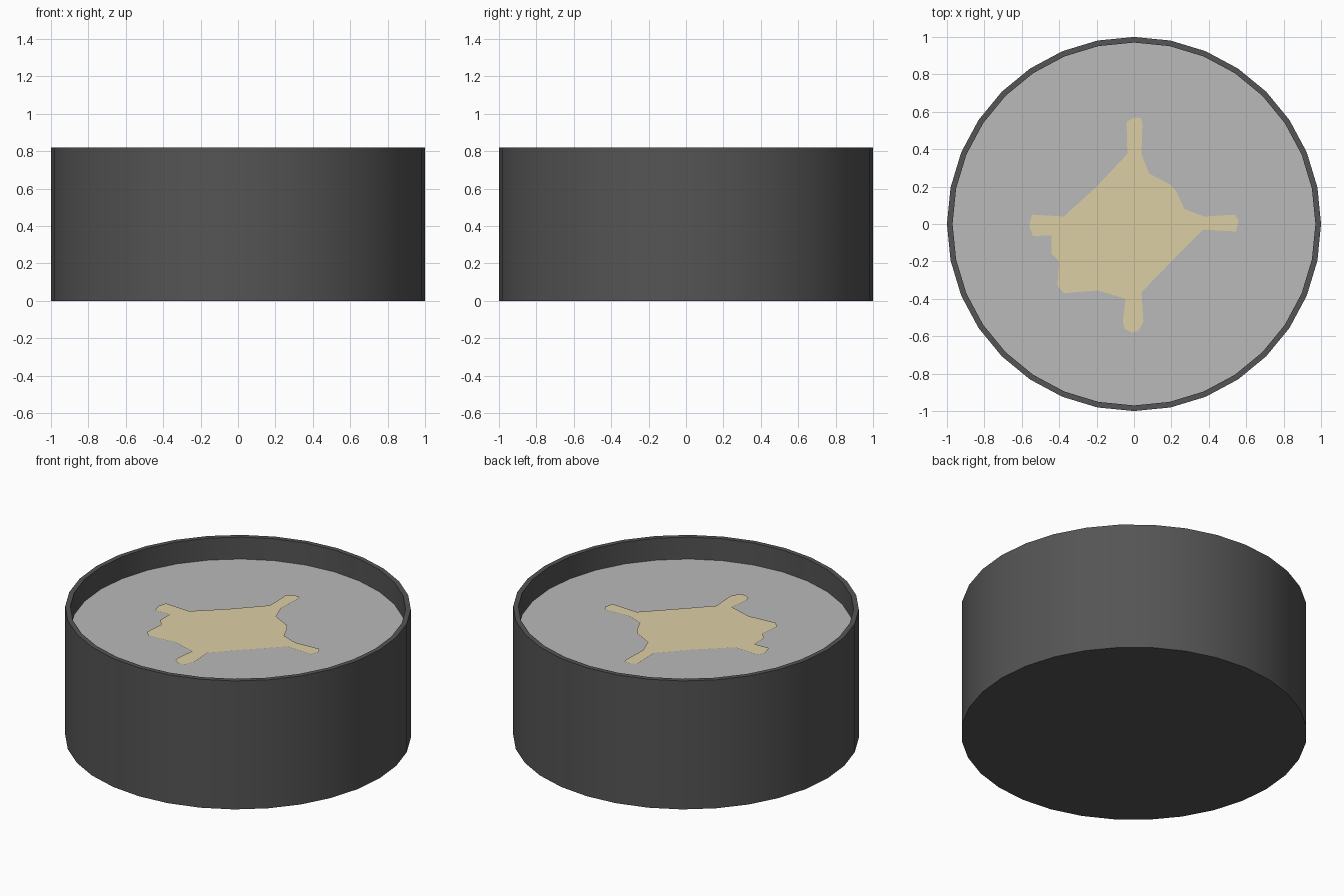
import bpy, bmesh
from math import cos, sin, radians, tau

if "Cube" in bpy.data.objects:
    bpy.data.objects.remove(bpy.data.objects["Cube"])

SIDES = 32
OUTER, INNER = 1.0, 0.97
HEIGHT, FLOOR, FILL = 0.82, 0.05, 0.68


def finish(name, bm, color):
    bmesh.ops.recalc_face_normals(bm, faces=bm.faces[:])
    mesh = bpy.data.meshes.new(name)
    bm.to_mesh(mesh)
    bm.free()
    obj = bpy.data.objects.new(name, mesh)
    bpy.context.collection.objects.link(obj)
    mat = bpy.data.materials.new(name + "_colour")
    mat.diffuse_color = (*color, 1)
    mat.use_nodes = True
    mat.node_tree.nodes["Principled BSDF"].inputs["Base Color"].default_value = mat.diffuse_color
    mesh.materials.append(mat)
    return obj


def ring(bm, r, z):
    return [bm.verts.new((r * cos(tau * i / SIDES), r * sin(tau * i / SIDES), z))
            for i in range(SIDES)]


# Round open pot: outer wall, rim, inner wall, closed top and bottom of the floor
bm = bmesh.new()
profile = [(OUTER, 0), (OUTER, HEIGHT), (INNER, HEIGHT), (INNER, FLOOR)]
rings = [ring(bm, r, z) for r, z in profile]
for a, b in zip(rings, rings[1:]):
    for i in range(SIDES):
        j = (i + 1) % SIDES
        bm.faces.new((a[i], a[j], b[j], b[i]))
bm.faces.new(rings[0])
bm.faces.new(rings[-1])
pot = finish("pot", bm, (0.09, 0.09, 0.09))
bpy.context.view_layer.objects.active = pot
pot.select_set(True)
bpy.ops.object.shade_smooth_by_angle(angle=radians(30))

# Flat filling surface inside the pot
bm = bmesh.new()
bm.faces.new(ring(bm, INNER, FILL))
finish("filling_surface", bm, (0.49, 0.49, 0.49))

# Irregular four-armed patch lying on the filling
outline = [
    (-.04, .545), (0, .57), (.04, .565), (.045, .535), (.04, .375), (.08, .27),
    (.195, .21), (.225, .175), (.27, .08), (.375, .04), (.54, .05), (.56, .015),
    (.545, -.04), (.37, -.03), (.2, -.2), (.04, -.365), (.05, -.52), (.025, -.57),
    (-.01, -.58), (-.05, -.56), (-.06, -.52), (-.045, -.4), (-.195, -.355),
    (-.375, -.37), (-.41, -.33), (-.4, -.2), (-.44, -.16), (-.44, -.06),
    (-.54, -.065), (-.56, -.005), (-.545, .05), (-.375, .04), (-.2, .2), (-.035, .375),
]
bm = bmesh.new()
face = bm.faces.new([bm.verts.new((x, y, FILL + 0.004)) for x, y in reversed(outline)])
bmesh.ops.recalc_face_normals(bm, faces=[face])
face.normal_update()
if face.normal.z < 0:
    face.normal_flip()
bmesh.ops.triangulate(bm, faces=[face])
finish("patch", bm, (0.72, 0.62, 0.37))

# Keep the flat sheets facing up
for name in ("filling_surface", "patch"):
    mesh = bpy.data.objects[name].data
    if mesh.polygons[0].normal.z < 0:
        mesh.flip_normals()
